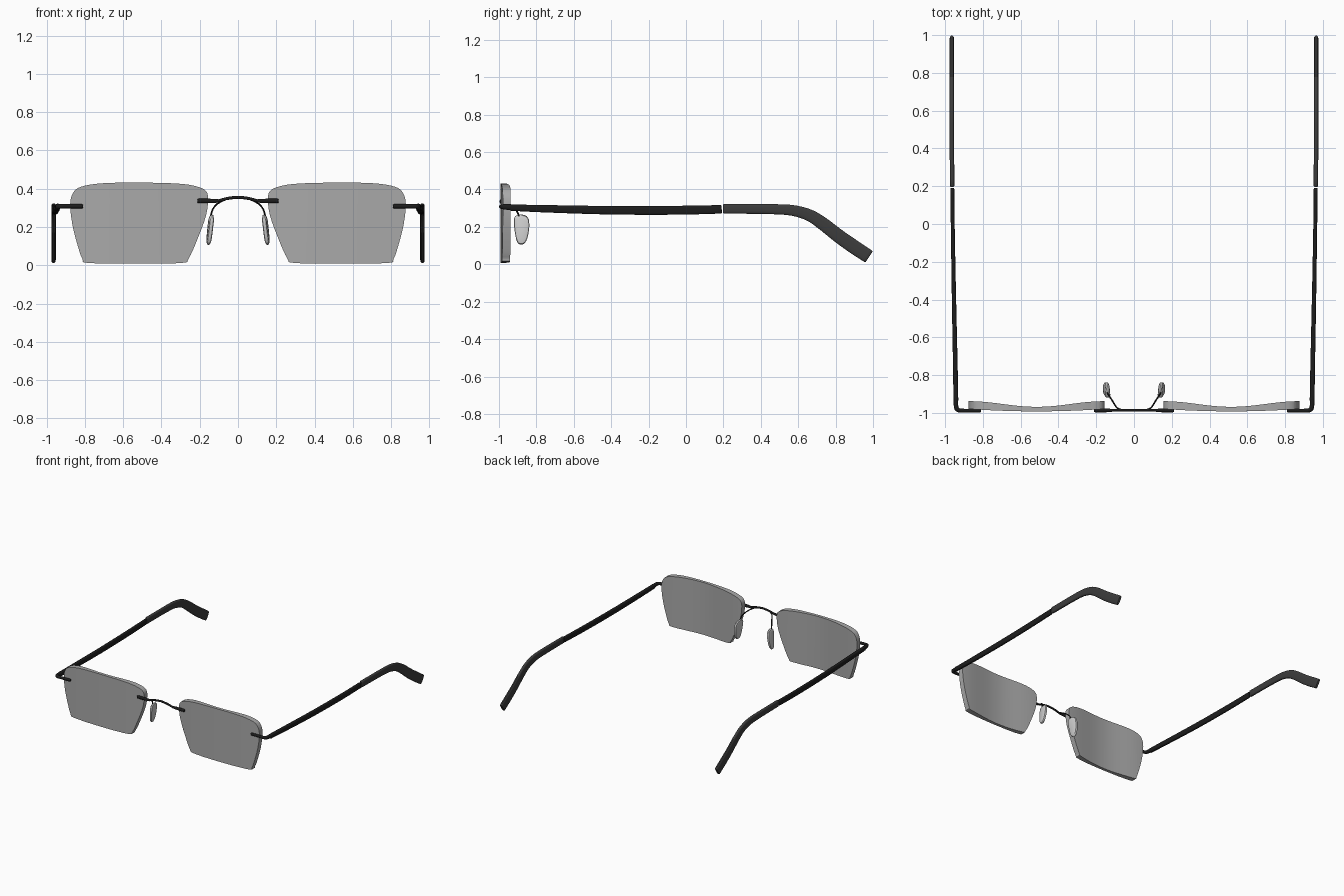
import bpy, bmesh, math
from mathutils import Vector

if "Cube" in bpy.data.objects:
    bpy.data.objects.remove(bpy.data.objects["Cube"])


def material(name, v):
    m = bpy.data.materials.new(name)
    m.diffuse_color = (v, v, v, 1)
    m.use_nodes = True
    m.node_tree.nodes["Principled BSDF"].inputs["Base Color"].default_value = m.diffuse_color
    return m


BLACK, DARK = material("black_metal", 0.012), material("dark_tip", 0.045)
GLASS, CLEAR = material("grey_lens", 0.4), material("pad_grey", 0.6)


def spline(pts, steps=5, closed=False):
    """Catmull-Rom through tuples of any length."""
    n, out = len(pts), []
    for i in range(n if closed else n - 1):
        q = [pts[j % n] if closed else pts[min(max(j, 0), n - 1)]
             for j in range(i - 1, i + 3)]
        for s in range(steps):
            t = s / steps
            out.append([0.5 * (2*b + (c-a)*t + (2*a-5*b+4*c-d)*t*t + (3*b-a-3*c+d)*t**3)
                        for a, b, c, d in zip(*q)])
    if not closed:
        out.append(list(pts[-1]))
    return out


def finish(bm, name, mat, mirror=True):
    bmesh.ops.recalc_face_normals(bm, faces=bm.faces)
    me = bpy.data.meshes.new(name)
    bm.to_mesh(me)
    bm.free()
    me.materials.append(mat)
    ob = bpy.data.objects.new(name, me)
    bpy.context.collection.objects.link(ob)
    if mirror:
        ob.modifiers.new("mirror", 'MIRROR').use_mirror_merge = False
    bpy.ops.object.select_all(action='DESELECT')
    ob.select_set(True)
    bpy.context.view_layer.objects.active = ob
    bpy.ops.object.shade_smooth_by_angle(angle=math.radians(40))
    return ob


def sweep(name, pts, mat, mirror=True, power=1.0, sides=16, cap=0.005):
    """Sweep a (super)ellipse along points (x, y, z, width, height)."""
    path = spline(pts)
    pos = [Vector(p[:3]) for p in path]
    rings = []
    for i, p in enumerate(path):
        t = (pos[min(i + 1, len(pos) - 1)] - pos[max(i - 1, 0)]).normalized()
        rings.append((pos[i], t, p[3], p[4]))
    # softened ends
    for k, sign in ((0, -1), (-1, 1)):
        c, t, w, h = rings[k]
        d = (c + t * cap * sign, t, w - 1.2 * cap, h - 1.2 * cap)
        rings.insert(0 if k == 0 else len(rings), d)
    bm, loops = bmesh.new(), []
    for c, t, w, h in rings:
        side = t.cross(Vector((0, 0, 1))).normalized()
        up = side.cross(t)
        loop = []
        for k in range(sides):
            a = 2 * math.pi * (k + 0.5) / sides
            ca, sa = math.cos(a), math.sin(a)
            u = math.copysign(abs(ca) ** power, ca) * w / 2
            v = math.copysign(abs(sa) ** power, sa) * h / 2
            loop.append(bm.verts.new(c + side * u + up * v))
        loops.append(loop)
    for a, b in zip(loops, loops[1:]):
        for k in range(sides):
            j = (k + 1) % sides
            bm.faces.new((a[k], a[j], b[j], b[k]))
    bm.faces.new(loops[0])
    bm.faces.new(loops[-1])
    return finish(bm, name, mat, mirror)


# Lenses: rounded outline, thin in the middle and thick at the sides
outline = [(.157, .33), (.165, .385), (.217, .412), (.32, .427), (.53, .432), (.715, .428),
           (.82, .41), (.861, .38), (.877, .32), (.866, .215), (.84, .11), (.813, .032),
           (.783, .012), (.53, .008), (.296, .012), (.258, .035), (.212, .136), (.17, .25)]
bm = bmesh.new()
ring = spline(outline, 4, True)
face = bm.faces.new([bm.verts.new((x, 0, z)) for x, z in ring])
ext = bmesh.ops.extrude_face_region(bm, geom=[face], use_keep_orig=True)
for v in ext["geom"]:
    if isinstance(v, bmesh.types.BMVert):
        v.co.y = 1
for i in range(1, 24):
    bmesh.ops.bisect_plane(bm, geom=bm.verts[:] + bm.edges[:] + bm.faces[:],
                           plane_co=(.157 + .03 * i, 0, 0), plane_no=(1, 0, 0))
for v in bm.verts:
    u = (v.co.x - .515) / .36
    v.co.y = -.953 - .015 * math.cos(math.pi * u) if v.co.y > .5 else -.992 + .013 * u * u
finish(bm, "lens", GLASS)

# Bridge arch and its clamping bars
sweep("bridge", [(x, -.986, z, .013, .016) for x, z in
      ((-.2, .336), (-.11, .336), (-.06, .348), (0, .355), (.06, .348), (.11, .336), (.2, .336))],
      BLACK, mirror=False)
sweep("bridge_bar", [(.105, -.986, .336, .014, .018), (.15, -.987, .336, .02, .024),
                     (.207, -.987, .336, .02, .024)], BLACK)

# Nose pad arms
sweep("pad_arm", [(.06, -.985, .345, .009, .009), (.09, -.973, .332, .009, .009),
                  (.115, -.935, .315, .009, .009), (.135, -.905, .285, .009, .009),
                  (.146, -.885, .235, .009, .009)], BLACK, sides=8, cap=.002)

# Nose pads: egg outline with rounded rims, leaning outwards at the bottom
egg = spline([(-.92, .23), (-.912, .258), (-.878, .266), (-.845, .25), (-.838, .2),
              (-.85, .135), (-.872, .107), (-.9, .115), (-.914, .165)], 4, True)
bm = bmesh.new()
loops = []
for off, s in ((-.012, .75), (-.008, .94), (0, 1), (.008, .94), (.012, .75)):
    loops.append([])
    for y, z in egg:
        y, z = -.878 + (y + .878) * s, .187 + (z - .187) * s
        x = .146 + off - (z - .187) * .11 + (y + .878) * .1
        loops[-1].append(bm.verts.new((x, y, z)))
for a, b in zip(loops, loops[1:]):
    for k in range(len(a)):
        j = (k + 1) % len(a)
        bm.faces.new((a[k], a[j], b[j], b[k]))
bm.faces.new(loops[0])
bm.faces.new(loops[-1])
finish(bm, "nose_pad", CLEAR)

# End pieces wrapping round to the temples
sweep("end_piece", [(.815, -.988, .308, .02, .022), (.87, -.988, .308, .02, .022),
                    (.915, -.988, .308, .022, .024), (.935, -.982, .308, .024, .026),
                    (.942, -.965, .307, .024, .03), (.943, -.92, .304, .026, .034)], BLACK)

# Temples
sweep("temple", [(.943, -.935, .303, .026, .034), (.946, -.75, .297, .025, .04),
                 (.953, -.4, .289, .023, .046), (.959, -.05, .289, .021, .048),
                 (.962, .186, .294, .021, .046)], BLACK, power=.6)

# Curved ear tips
sweep("ear_tip", [(.963, .203, .297, .024, .052), (.964, .45, .295, .024, .054),
                  (.964, .57, .288, .024, .058), (.964, .66, .262, .024, .064),
                  (.964, .73, .218, .024, .07), (.964, .82, .148, .024, .074),
                  (.964, .9, .092, .024, .076), (.964, .974, .043, .024, .074)],
      DARK, power=.6, cap=.006)
